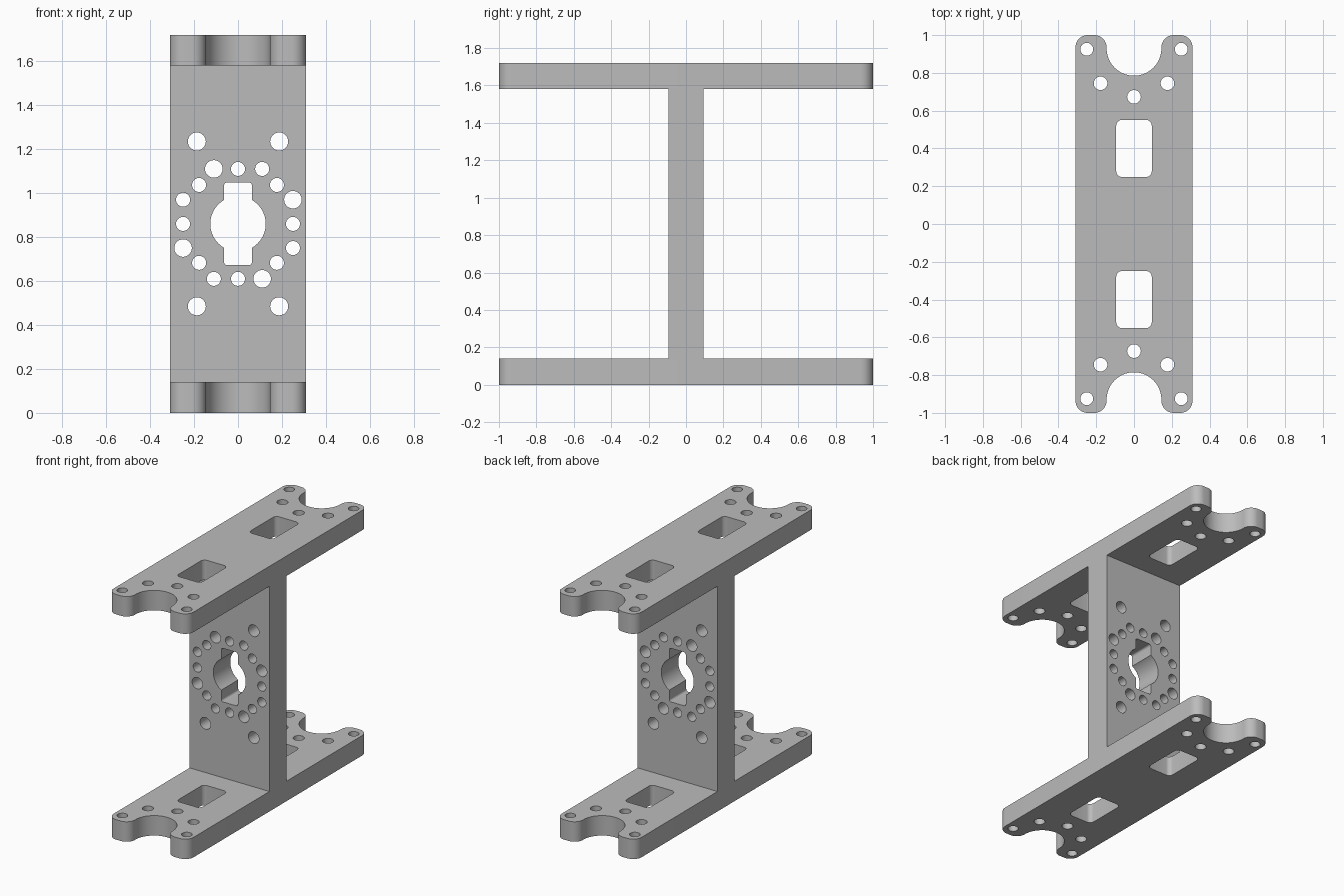
import bpy
import bmesh
from math import acos, cos, sin, pi

cube = bpy.data.objects.get("Cube")
if cube:
    bpy.data.objects.remove(cube, do_unlink=True)

# Main dimensions
HALF_W = 0.31
HALF_L = 1.0
PLATE = 0.14
HEIGHT = 1.72
WEB = 0.188

grey = bpy.data.materials.new("plain grey")
grey.use_nodes = True
COLOUR = (0.5, 0.5, 0.5, 1)
grey.diffuse_color = COLOUR
grey.node_tree.nodes["Principled BSDF"].inputs["Base Color"].default_value = COLOUR


def arc(cx, cy, r, start, end, steps=10):
    return [(cx + r * cos(start + (end - start) * i / steps),
             cy + r * sin(start + (end - start) * i / steps)) for i in range(steps + 1)]


def circle(cx, cy, r):
    return arc(cx, cy, r, 0, 2 * pi, 32)[:-1]


def rounded_rect(cx, cy, w, h, r):
    points = []
    for i, (sx, sy) in enumerate([(1, 1), (-1, 1), (-1, -1), (1, -1)]):
        points += arc(cx + sx * (w - r), cy + sy * (h - r), r, i * pi / 2, (i + 1) * pi / 2, 6)
    return points


def four_way(quarter, sx, sy):
    """Mirror a quarter outline, then turn the half by 180 degrees to close it."""
    half = quarter + [(sx * x, sy * y) for x, y in reversed(quarter)]
    half.pop()
    return half + [(-x, -y) for x, y in half]


def slab(name, loops, thickness, location, rotation=(0, 0, 0)):
    """Extrude a filled outline; every loop after the first is a hole."""
    curve = bpy.data.curves.new(name, 'CURVE')
    curve.dimensions = '2D'
    curve.fill_mode = 'BOTH'
    curve.extrude = thickness / 2
    for loop in loops:
        spline = curve.splines.new('POLY')
        spline.points.add(len(loop) - 1)
        for point, (x, y) in zip(spline.points, loop):
            point.co = (x, y, 0, 1)
        spline.use_cyclic_u = True
    temp = bpy.data.objects.new(name + "_outline", curve)
    bpy.context.collection.objects.link(temp)
    graph = bpy.context.evaluated_depsgraph_get()
    mesh = bpy.data.meshes.new_from_object(temp.evaluated_get(graph))
    bpy.data.objects.remove(temp, do_unlink=True)

    # Weld the caps to the walls
    bm = bmesh.new()
    bm.from_mesh(mesh)
    bmesh.ops.remove_doubles(bm, verts=bm.verts, dist=0.0001)
    bmesh.ops.recalc_face_normals(bm, faces=bm.faces)
    bm.to_mesh(mesh)
    bm.free()

    obj = bpy.data.objects.new(name, mesh)
    bpy.context.collection.objects.link(obj)
    mesh.materials.clear()
    mesh.materials.append(grey)
    obj.location = location
    obj.rotation_euler = rotation
    bpy.ops.object.select_all(action='DESELECT')
    obj.select_set(True)
    bpy.context.view_layer.objects.active = obj
    bpy.ops.object.shade_smooth_by_angle(angle=pi / 6)
    return obj


# End plates: round notch between two rounded ears at each end
NOTCH, EAR = 0.145, 0.065
ear_y = HALF_L - EAR
quarter = (arc(0, 0.93, NOTCH, -pi / 2, 0, 16)
           + arc(NOTCH + EAR, ear_y, EAR, pi, pi / 2)
           + arc(HALF_W - EAR, ear_y, EAR, pi / 2, 0))
plate = [four_way(quarter, 1, -1)]
for s in (1, -1):
    plate.append(rounded_rect(0, s * 0.4, 0.094, 0.151, 0.03))
    plate.append(circle(0, s * 0.673, 0.036))
    for x in (-1, 1):
        plate.append(circle(x * 0.25, s * 0.925, 0.034))
        plate.append(circle(x * 0.177, s * 0.745, 0.036))

slab("bottom_plate", plate, PLATE, (0, 0, PLATE / 2))
slab("top_plate", plate, PLATE, (0, 0, HEIGHT - PLATE / 2))

# Upright web: keyed centre opening, ring of holes and four corner holes
half_h = HEIGHT / 2 - PLATE
BORE, SLOT, SLOT_H, FILLET = 0.126, 0.064, 0.188, 0.015
key = (arc(0, 0, BORE, 0, acos(SLOT / BORE), 12)
       + arc(SLOT - FILLET, SLOT_H - FILLET, FILLET, 0, pi / 2, 5))
web = [[(-HALF_W, -half_h), (HALF_W, -half_h), (HALF_W, half_h), (-HALF_W, half_h)],
       four_way(key, -1, 1)]
ring = [(0.25, 0, 0.032), (0.177, 0.177, 0.032), (0.25, 0.11, 0.04), (0.25, -0.11, 0.032)]
for x, y, r in ring:
    for _ in range(4):
        web.append(circle(x, y, r))
        x, y = -y, x
for x in (-1, 1):
    for y in (-1, 1):
        web.append(circle(x * 0.1875, y * 0.375, 0.041))

slab("upright_web", web, WEB, (0, 0, HEIGHT / 2), (pi / 2, 0, 0))
